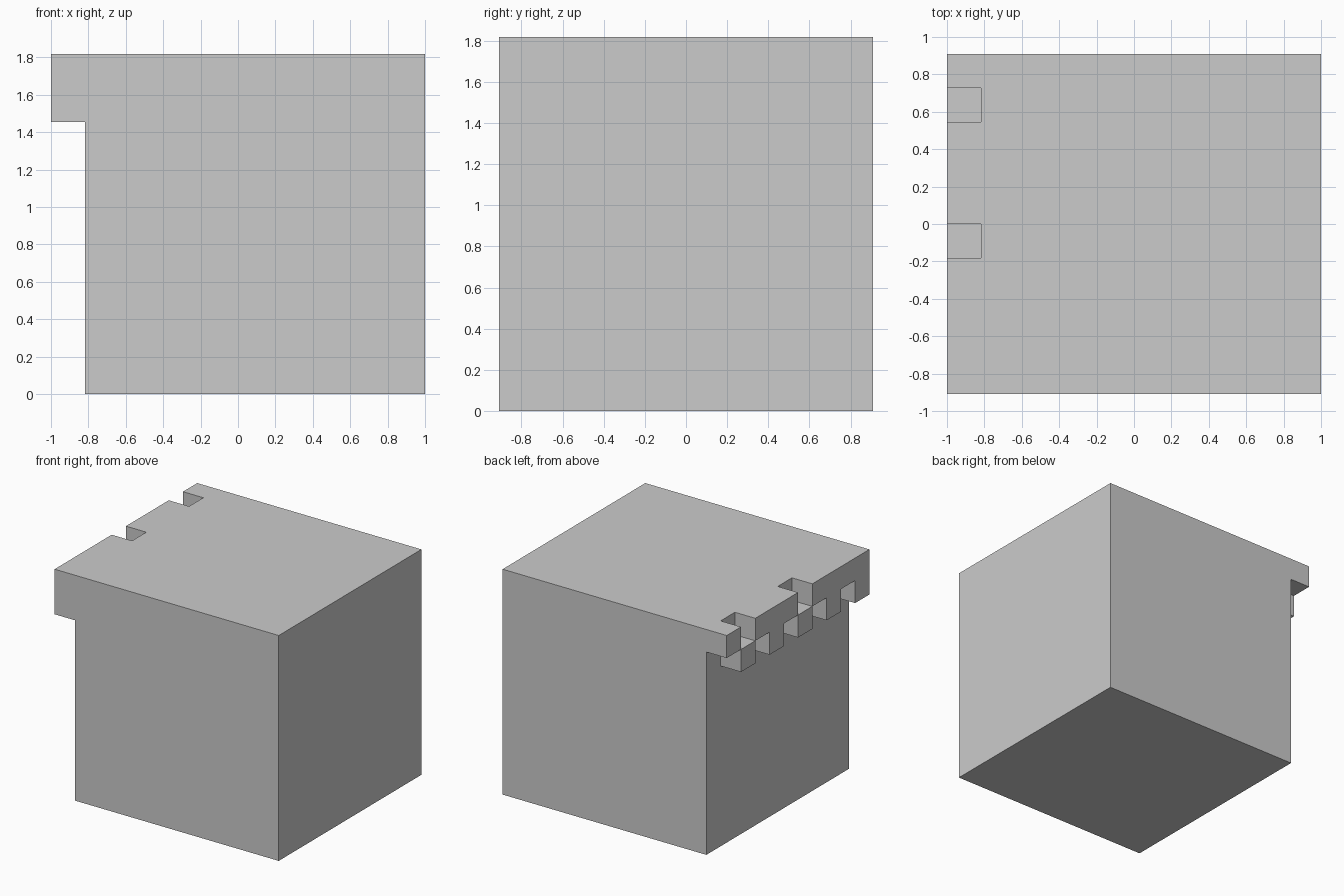
import bpy, bmesh
from itertools import product
from mathutils import Vector

if "Cube" in bpy.data.objects:
    bpy.data.objects.remove(bpy.data.objects["Cube"])

U = 2 / 11                      # one cell of the model's grid
N = 10                          # block is N cells each way

# Solid block, plus a two-row notched ledge along the top of the left side
cells = set(product(range(1, N + 1), range(N), range(N)))
cells |= {(0, y, N - 1) for y in range(N) if y not in (4, 8)}    # upper row with two gaps
cells |= {(0, y, N - 2) for y in range(0, N, 2)}                 # lower row of teeth

bm = bmesh.new()
corners = {}


def corner(p):
    if p not in corners:
        corners[p] = bm.verts.new(((p[0] - 5.5) * U, (p[1] - 5) * U, p[2] * U))
    return corners[p]


# Skin only the exposed cell sides
for cell in cells:
    for axis, side in product(range(3), (0, 1)):
        near = list(cell)
        near[axis] += 2 * side - 1
        if tuple(near) in cells:
            continue
        b, c = (axis + 1) % 3, (axis + 2) % 3
        ring = []
        for i, j in ((0, 0), (1, 0), (1, 1), (0, 1)):
            p = list(cell)
            p[axis] += side
            p[b] += i
            p[c] += j
            ring.append(corner(tuple(p)))
        bm.faces.new(ring if side else ring[::-1])

# Merge coplanar cell sides into large flat faces
bmesh.ops.dissolve_limit(bm, angle_limit=0.01, verts=bm.verts[:], edges=bm.edges[:])

mesh = bpy.data.meshes.new("notched_block")
bm.to_mesh(mesh)
bm.free()
bpy.context.collection.objects.link(bpy.data.objects.new("notched_block", mesh))
